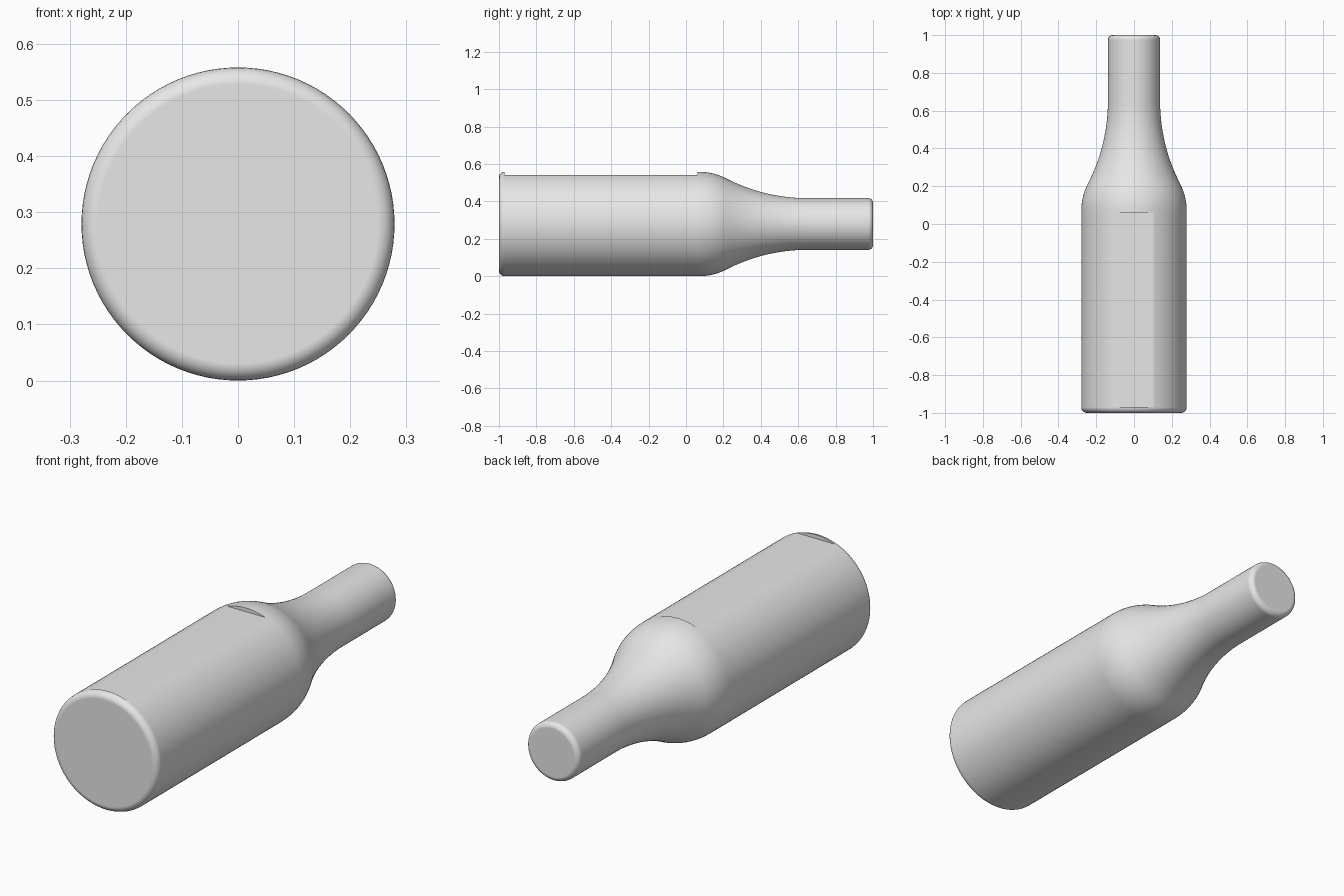
import bpy, bmesh
from math import sin, cos, pi, atan2
from mathutils import Vector, Matrix

default = bpy.data.objects.get("Cube")
if default:
    bpy.data.objects.remove(default, do_unlink=True)

R_BODY, R_NECK = 0.279, 0.138
SIDES = 96


def arc(cy, cr, radius, start, end, steps):
    """Points (y, r) on a circular arc of the profile."""
    angles = [start + (end - start) * i / steps for i in range(steps + 1)]
    return [(cy + radius * cos(a), cr + radius * sin(a)) for a in angles]


# Profile: rounded base, body, convex shoulder, concave neck blend, rounded mouth
base_round, mouth_round = 0.03, 0.025
y_shoulder, y_join, y_neck, r_join = 0.07, 0.22, 0.65, 0.241


def blend_radius(dy, dr):
    return (dy * dy + dr * dr) / (2 * dr)


rs = blend_radius(y_join - y_shoulder, R_BODY - r_join)
rn = blend_radius(y_neck - y_join, r_join - R_NECK)
shoulder_end = atan2(r_join - (R_BODY - rs), y_join - y_shoulder)
neck_start = atan2(r_join - (R_NECK + rn), y_join - y_neck)

profile = arc(-1 + base_round, R_BODY - base_round, base_round, pi, pi / 2, 6)
profile += arc(y_shoulder, R_BODY - rs, rs, pi / 2, shoulder_end, 8)
profile += arc(y_neck, R_NECK + rn, rn, neck_start, -pi / 2, 14)[1:]
profile += arc(1 - mouth_round, R_NECK - mouth_round, mouth_round, pi / 2, 0, 6)

# Turn the profile around the long axis and close both ends
bm = bmesh.new()
verts = [bm.verts.new((0, y, R_BODY + r)) for y, r in profile]
edges = [bm.edges.new(pair) for pair in zip(verts, verts[1:])]
bmesh.ops.spin(bm, geom=verts + edges, cent=Vector((0, 0, R_BODY)),
               axis=Vector((0, 1, 0)), angle=2 * pi, steps=SIDES)
bmesh.ops.remove_doubles(bm, verts=bm.verts, dist=0.0001)
bmesh.ops.holes_fill(bm, edges=[e for e in bm.edges if e.is_boundary], sides=0)
bmesh.ops.recalc_face_normals(bm, faces=bm.faces)
mesh = bpy.data.meshes.new("bottle_body")
bm.to_mesh(mesh)
bm.free()
bottle = bpy.data.objects.new("bottle_body", mesh)
bpy.context.collection.objects.link(bottle)

# Plain grey material
grey = bpy.data.materials.new("plain_grey")
grey.use_nodes = True
colour = (0.8, 0.8, 0.8, 1)
grey.diffuse_color = colour
grey.node_tree.nodes["Principled BSDF"].inputs["Base Color"].default_value = colour
mesh.materials.append(grey)

# Cutter for the shallow flat along the top of the body
y0, y1, z_flat = -0.97, 0.062, 0.54
bm = bmesh.new()
size = Matrix.Diagonal((0.6, y1 - y0, 0.2, 1))
bmesh.ops.create_cube(bm, size=1, matrix=Matrix.Translation((0, (y0 + y1) / 2, z_flat + 0.1)) @ size)
cut_mesh = bpy.data.meshes.new("flat_cutter")
bm.to_mesh(cut_mesh)
bm.free()
cut_mesh.materials.append(grey)
cutter = bpy.data.objects.new("flat_cutter", cut_mesh)
cutter.hide_render = True
bpy.context.collection.objects.link(cutter)

bpy.ops.object.select_all(action="DESELECT")
bottle.select_set(True)
bpy.context.view_layer.objects.active = bottle
cut = bottle.modifiers.new("top_flat", "BOOLEAN")
cut.operation = "DIFFERENCE"
cut.solver = "EXACT"
cut.object = cutter
bpy.ops.object.modifier_apply(modifier=cut.name)
bpy.data.objects.remove(cutter, do_unlink=True)

# Smooth shading, with clean flat ends
bpy.ops.object.shade_smooth_by_angle(angle=pi / 6)
weighted = bottle.modifiers.new("clean_normals", "WEIGHTED_NORMAL")
weighted.keep_sharp = True
